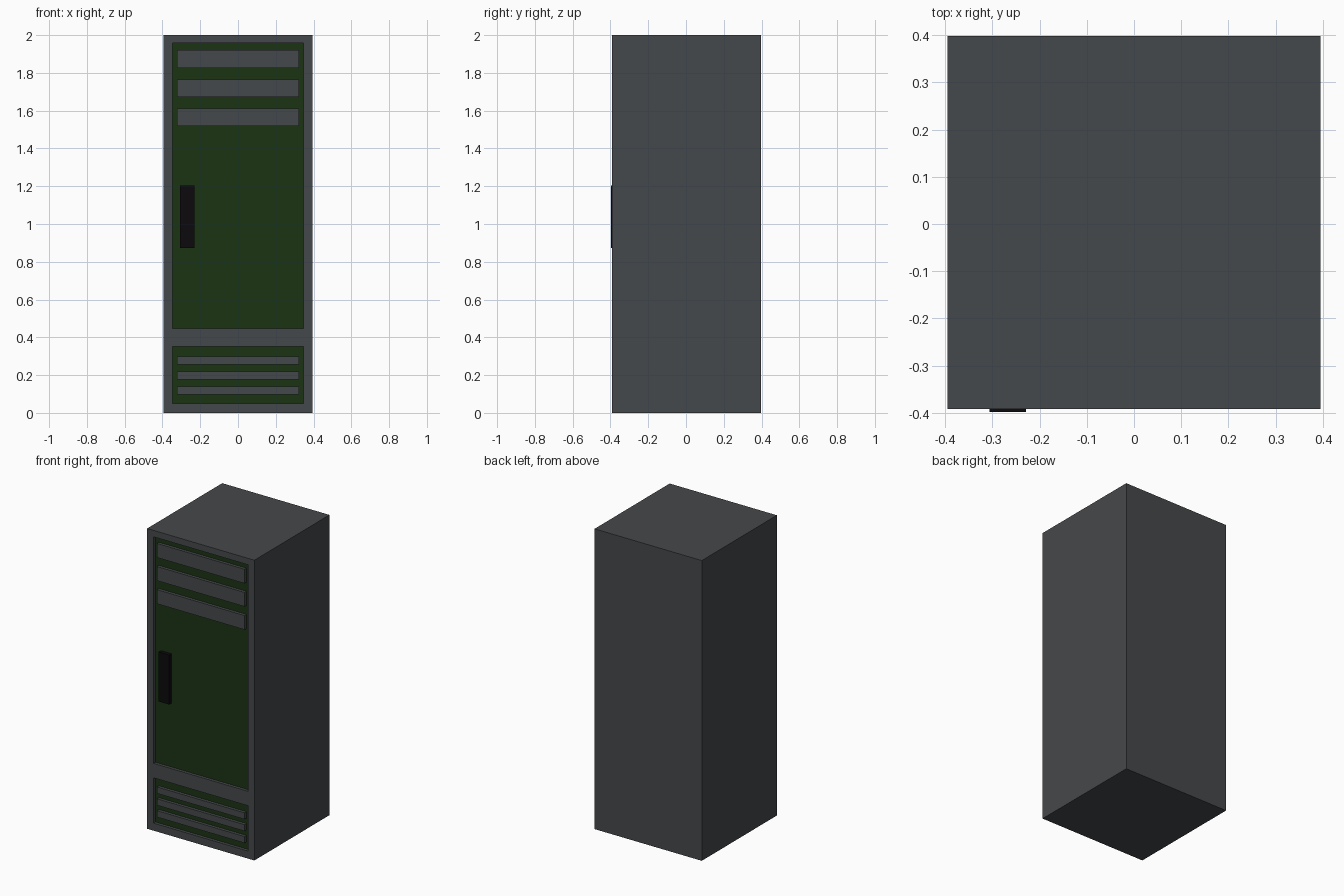
import bpy
import bmesh
from mathutils import Matrix, Vector

if "Cube" in bpy.data.objects:
    bpy.data.objects.remove(bpy.data.objects["Cube"])

FRONT, BACK, RECESS = -0.392, 0.398, 0.02
DOOR_Y = FRONT + RECESS


def material(name, rgb):
    m = bpy.data.materials.new(name)
    m.diffuse_color = (*rgb, 1)
    m.use_nodes = True
    m.node_tree.nodes["Principled BSDF"].inputs["Base Color"].default_value = m.diffuse_color
    return m


grey = material("dark_grey_metal", (0.06, 0.065, 0.07))
green = material("dark_green_paint", (0.011, 0.034, 0.007))
black = material("black_plastic", (0.004, 0.003, 0.004))


def box(name, x, y, z, mat):
    """Box from (min, max) ranges along each axis."""
    bm = bmesh.new()
    lo, hi = Vector((x[0], y[0], z[0])), Vector((x[1], y[1], z[1]))
    bmesh.ops.create_cube(bm, size=1, matrix=Matrix.Translation((lo + hi) / 2)
                          @ Matrix.Diagonal((*(hi - lo), 1)))
    me = bpy.data.meshes.new(name)
    bm.to_mesh(me)
    bm.free()
    me.materials.append(mat)
    ob = bpy.data.objects.new(name, me)
    bpy.context.collection.objects.link(ob)
    return ob


# Cabinet behind the doors, and the frame around them
box("cabinet_body", (-0.395, 0.395), (DOOR_Y + 0.005, BACK), (0, 2), grey)
frame_y = (FRONT, DOOR_Y + 0.005)
for side, s in (("left", -1), ("right", 1)):
    box(f"frame_{side}", sorted((s * 0.347, s * 0.395)), frame_y, (0, 2), grey)
for name, z in (("bottom", (0, 0.05)), ("middle", (0.352, 0.448)), ("top", (1.957, 2))):
    box(f"frame_{name}", (-0.347, 0.347), frame_y, z, grey)

# Recessed green door and lower panel
door_y = (DOOR_Y, DOOR_Y + 0.005)
box("door", (-0.347, 0.347), door_y, (0.448, 1.957), green)
box("lower_panel", (-0.347, 0.347), door_y, (0.05, 0.352), green)

# Vent slats, flush with the frame
for i in range(3):
    z = 1.826 - i * 0.154
    box(f"upper_slat_{i + 1}", (-0.323, 0.323), (FRONT, DOOR_Y), (z, z + 0.094), grey)
    z = 0.255 - i * 0.079
    box(f"lower_slat_{i + 1}", (-0.323, 0.323), (FRONT, DOOR_Y), (z, z + 0.043), grey)

# Door handle
box("handle", (-0.306, -0.229), (-0.398, DOOR_Y), (0.874, 1.203), black)
